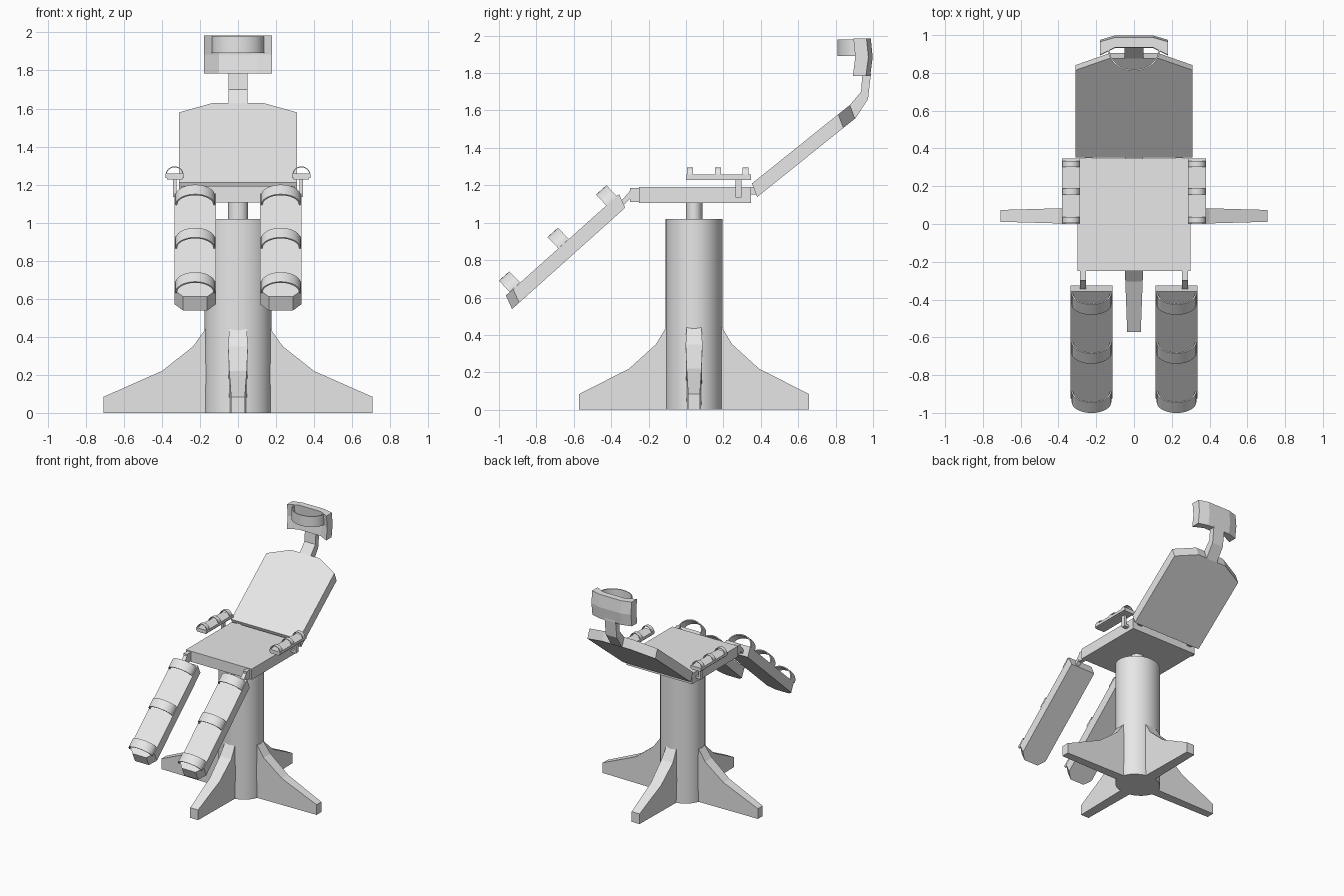
import bpy, math
from mathutils import Vector

cube = bpy.data.objects.get("Cube")
if cube:
    bpy.data.objects.remove(cube, do_unlink=True)

grey = bpy.data.materials.new("light grey")
grey.use_nodes = True
grey.diffuse_color = (0.8, 0.8, 0.8, 1)
grey.node_tree.nodes["Principled BSDF"].inputs["Base Color"].default_value = (0.8, 0.8, 0.8, 1)


def finish(obj, smooth=False):
    obj.data.materials.clear()
    obj.data.materials.append(grey)
    bpy.ops.object.select_all(action='DESELECT')
    bpy.context.view_layer.objects.active = obj
    obj.select_set(True)
    # consistent outward normals
    bpy.ops.object.mode_set(mode='EDIT')
    bpy.ops.mesh.select_all(action='SELECT')
    bpy.ops.mesh.normals_make_consistent(inside=False)
    bpy.ops.object.mode_set(mode='OBJECT')
    if smooth:
        bpy.ops.object.shade_smooth_by_angle(angle=math.radians(35))
    return obj


def loft(name, rings, smooth=False):
    """Closed solid through rings of equal point count."""
    n = len(rings[0])
    verts = [tuple(p) for ring in rings for p in ring]
    faces = [tuple(range(n)), tuple(range(len(verts) - n, len(verts)))]
    for r in range(len(rings) - 1):
        for i in range(n):
            j = (i + 1) % n
            faces.append((r * n + i, r * n + j, r * n + n + j, r * n + n + i))
    mesh = bpy.data.meshes.new(name)
    mesh.from_pydata(verts, [], faces)
    obj = bpy.data.objects.new(name, mesh)
    bpy.context.collection.objects.link(obj)
    return finish(obj, smooth)


def side_profile(name, yz, x0, x1):
    return loft(name, [[(x, y, z) for y, z in yz] for x in (x0, x1)])


def box(name, x0, x1, y0, y1, z0, z1):
    return side_profile(name, [(y0, z0), (y1, z0), (y1, z1), (y0, z1)], x0, x1)


def cylinder(name, rx, ry, y, z0, z1, sides):
    bpy.ops.mesh.primitive_cylinder_add(vertices=sides, radius=1, depth=1, location=(0, y, (z0 + z1) / 2))
    obj = bpy.context.object
    obj.name = name
    obj.scale = (rx, ry, z1 - z0)
    bpy.ops.object.transform_apply(location=False, rotation=False, scale=True)
    return finish(obj, True)


def panel(name, x, half, end_half, start, end, taper, thick):
    """Flat pad running from start to end (y, z), with corners cut at its far end."""
    a, b = Vector((0, *start)), Vector((0, *end))
    c = a.lerp(b, taper)
    outline = [p + Vector((x + s * w, 0, 0)) for p, w, s in
               ((a, half, -1), (a, half, 1), (c, half, 1), (b, end_half, 1), (b, end_half, -1), (c, half, -1))]
    return loft(name, [outline, [p + Vector((0, *thick)) for p in outline]])


def strap(name, centre, along, up, radius, height, width, thick=0.008):
    """Thin half-round band arching across x over a pad."""
    centre, along, up = Vector(centre), Vector(along).normalized(), Vector(up).normalized()
    rings = []
    for i in range(17):
        t = math.pi * i / 16
        ring = []
        for k, w in ((0, -1), (0, 1), (thick, 1), (thick, -1)):
            across = Vector(((radius - k) * math.cos(t), 0, 0))
            ring.append(centre + across + up * (height - k) * math.sin(t) + along * w * width / 2)
        rings.append(ring)
    return loft(name, rings, True)


# Pedestal: slightly oval column and four tapering feet
MID, SQUASH = 0.043, 0.867
cylinder("column", 0.177, 0.153, MID, 0, 1.02, 32)
cylinder("seat_post", 0.052, 0.044, MID, 1.0, 1.12, 16)
foot = [(0.1, 0, 0.045), (0.708, 0, 0.036), (0.708, 0.084, 0.036), (0.4, 0.22, 0.046),
        (0.235, 0.35, 0.052), (0.172, 0.44, 0.046), (0.1, 0.44, 0.046)]
for name, angle in (("left", 0), ("back", 90), ("right", 180), ("front", 270)):
    c, s = round(math.cos(math.radians(angle))), round(math.sin(math.radians(angle)))
    loft(name + "_foot", [[(r * c - k * t * s, MID + SQUASH * (r * s + k * t * c), z)
                           for r, z, t in foot] for k in (-1, 1)])

# Seat and reclined backrest
box("seat", -0.3, 0.3, -0.25, 0.348, 1.105, 1.192)
panel("backrest", 0, 0.31, 0.13, (0.353, 1.21), (0.877, 1.63), 0.88, (0.027, -0.073))
for side in (-1, 1):
    box("backrest_hinge", side * 0.24 - 0.02, side * 0.24 + 0.02, 0.335, 0.375, 1.15, 1.19)

# Curved neck and wrapped headrest
side_profile("neck", [(0.86, 1.61), (0.877, 1.63), (0.936, 1.70), (0.948, 1.86), (0.985, 1.86),
                      (0.988, 1.79), (0.973, 1.66), (0.904, 1.555)], -0.05, 0.05)
head = [(-0.18, 0.905), (-0.10, 0.945), (0.10, 0.945), (0.18, 0.905),
        (0.18, 0.975), (0.10, 0.998), (-0.10, 0.998), (-0.18, 0.975)]
loft("headrest", [[(x, y + dy, z) for x, y in head]
                  for z, dy in ((1.785, -0.013), (1.885, 0), (1.985, -0.01))])
strap("head_strap", (0, 0.925, 1.935), (0, 0, 1), (0, -1, 0), 0.138, 0.115, 0.087)

for side, label in ((-1, "right_"), (1, "left_")):
    # Leg rest with three straps
    x = side * 0.225
    panel(label + "leg_rest", x, 0.11, 0.063, (-0.358, 1.153), (-0.963, 0.611), 0.937, (0.033, -0.073))
    slope, normal = Vector((0, 0.605, 0.542)), Vector((0, -0.69, 0.72))
    for y, z in ((-0.396, 1.115), (-0.655, 0.888), (-0.915, 0.655)):
        strap(label + "leg_strap", (x, y, z), slope, normal, 0.105, 0.083, 0.075)

    # Leg hinge: block on the seat and a slanted link
    h = side * 0.27
    box(label + "hinge_block", h - 0.016, h + 0.016, -0.3, -0.24, 1.11, 1.185)
    side_profile(label + "hinge_link", [(-0.37, 1.09), (-0.345, 1.08), (-0.28, 1.15), (-0.295, 1.175)],
                 h - 0.016, h + 0.016)

    # Armrest: two layers, three straps and a bent bracket
    a = side * 0.333
    box(label + "armrest_base", a - 0.04, a + 0.04, 0, 0.348, 1.228, 1.24)
    box(label + "armrest_pad", a - 0.048, a + 0.048, 0, 0.348, 1.236, 1.258)
    for y in (0.022, 0.172, 0.318):
        strap(label + "arm_strap", (a, y, 1.25), (0, 1, 0), (0, 0, 1), 0.047, 0.046, 0.032, 0.005)
    box(label + "arm_post", a - 0.009, a + 0.009, 0.265, 0.298, 1.14, 1.23)
    box(label + "arm_bracket", side * 0.29, side * 0.342, 0.265, 0.298, 1.135, 1.155)
